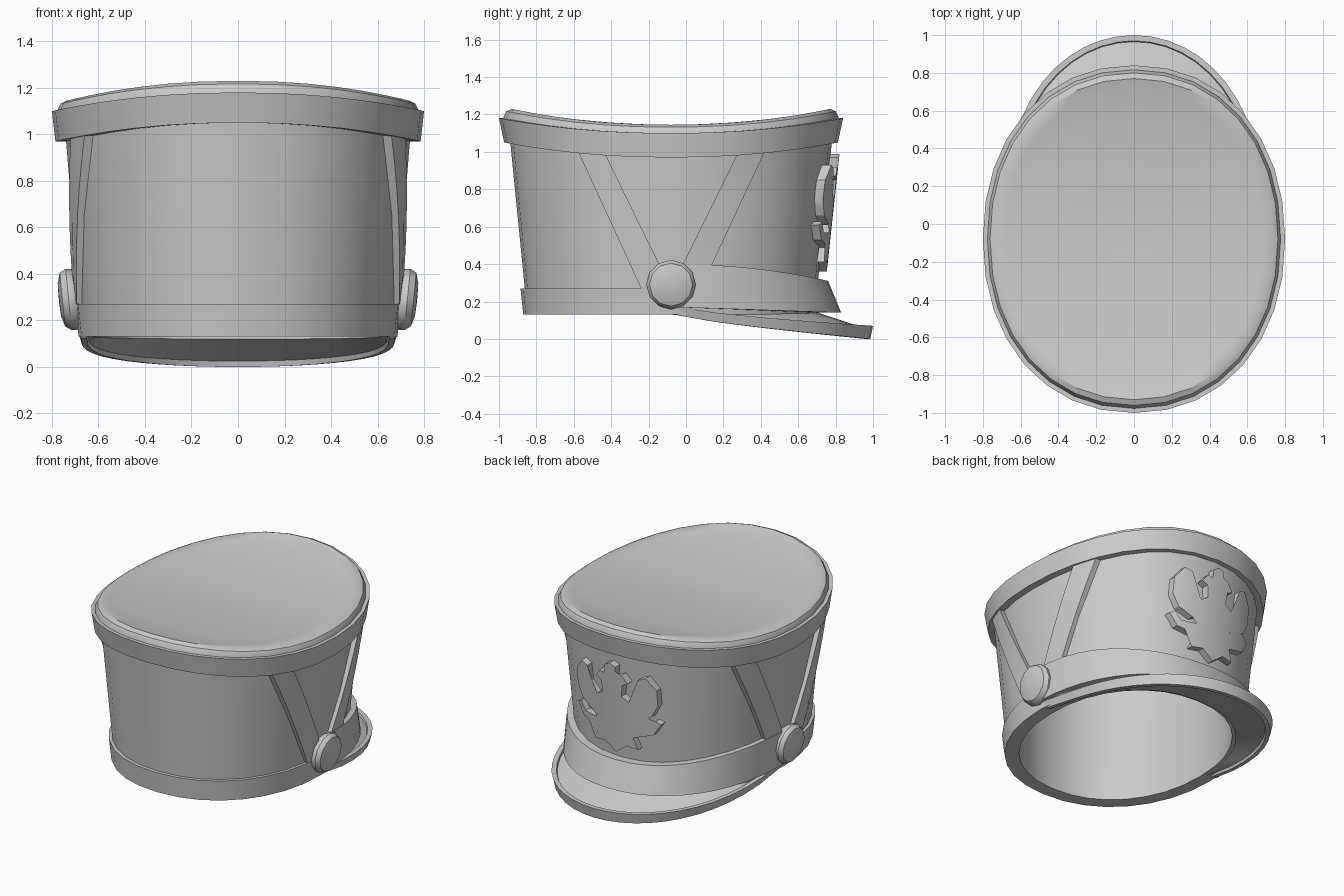
import bpy, bmesh
from math import sin, cos, pi

if "Cube" in bpy.data.objects:
    bpy.data.objects.remove(bpy.data.objects["Cube"])

N = 32      # segments around the hat
CY = -0.08  # centre of the hat body along y
P = 2.14    # slightly fuller than a true ellipse


def finish(name, bm, angle=0.6):
    bmesh.ops.recalc_face_normals(bm, faces=bm.faces)
    me = bpy.data.meshes.new(name)
    bm.to_mesh(me)
    bm.free()
    ob = bpy.data.objects.new(name, me)
    bpy.context.collection.objects.link(ob)
    bpy.context.view_layer.objects.active = ob
    ob.select_set(True)
    bpy.ops.object.shade_smooth_by_angle(angle=angle)
    ob.select_set(False)
    return ob


def loft(name, rings, around=True, loop=True, cap=False):
    """Skin a list of point rings; loop joins last ring to first."""
    bm = bmesh.new()
    vs = [[bm.verts.new(p) for p in r] for r in rings]
    m, n = len(vs), len(vs[0])
    for i in range(m if loop else m - 1):
        a, b = vs[i], vs[(i + 1) % m]
        for j in range(n if around else n - 1):
            k = (j + 1) % n
            bm.faces.new((a[j], a[k], b[k], b[j]))
    if cap:
        bm.faces.new(vs[0])
        bm.faces.new(vs[-1])
    if not around:
        bm.faces.new([r[0] for r in vs])
        bm.faces.new([r[-1] for r in vs])
    return finish(name, bm)


def spow(v):
    return (1 if v > 0 else -1) * abs(v) ** (2 / P)


def other(u):
    """Second oval coordinate for a given first one (unit oval)."""
    return (1 - abs(u) ** P) ** (1 / P)


def oval(rx, ry, z, saddle=0.0):
    """Oval ring that rises by 'saddle' at front and back."""
    return [(rx * spow(cos(t)), CY + ry * spow(sin(t)), z + saddle * sin(t) ** 2)
            for t in (2 * pi * i / N for i in range(N))]


def radii(z, off=0.0):
    """Tapered body oval at height z."""
    return 0.67 + 0.082 * (z - 0.13) + off, 0.768 + 0.108 * (z - 0.13) + off


# Body shell, open underneath with a closed ceiling
loft("body", [
    oval(0.60, 0.70, 1.03, 0.08), oval(0.60, 0.70, 0.13),
    oval(*radii(0.13), 0.13), oval(*radii(1.05), 1.05, 0.08)], loop=False, cap=True)

# Bands at bottom and top
loft("bottom_band", [
    oval(0.65, 0.75, 0.13), oval(0.685, 0.79, 0.13),
    oval(0.70, 0.805, 0.27), oval(0.66, 0.76, 0.27)])
loft("top_band", [
    oval(0.72, 0.84, 0.97, 0.08), oval(0.785, 0.892, 0.97, 0.08),
    oval(0.80, 0.92, 1.10, 0.08), oval(0.775, 0.895, 1.10, 0.08),
    oval(0.72, 0.84, 1.05, 0.08)])

# Saddle-shaped crown with a rounded edge
crown = [oval(0.778, 0.898, 1.07, 0.08), oval(0.776, 0.896, 1.105, 0.082),
         oval(0.762, 0.88, 1.132, 0.085), oval(0.735, 0.85, 1.145, 0.085)]
for f in (0.93, 0.8, 0.6, 0.4, 0.2, 0.03):
    crown.append(oval(0.735 * f, 0.85 * f, 1.145, 0.08 * f * f))
loft("crown", crown, loop=False, cap=True)


# Slanted strips forming a V on each side
def side_point(side, y, z, off):
    rx, ry = radii(z, off)
    return side * rx * other((y - CY) / ry), y, z


STRIPS = {  # (top outer, top inner, bottom outer, bottom inner) as y, z
    "back": ((-0.59, 1.03), (-0.43, 0.985), (-0.24, 0.27), (-0.08, 0.27)),
    "front": ((0.43, 1.02), (0.27, 0.98), (0.08, 0.27), (-0.08, 0.27))}
for side, label in ((1, "right"), (-1, "left")):
    for end, (to, ti, bo, bi) in STRIPS.items():
        rings = []
        for i in range(7):
            f = i / 6
            row = [tuple(a[k] + (b[k] - a[k]) * f for k in (0, 1))
                   for a, b in ((to, bo), (ti, bi))]
            mid = tuple((row[0][k] + row[1][k]) / 2 for k in (0, 1))
            pts = [row[0], mid, row[1]]
            off = 0.03 - 0.008 * f
            rings.append([side_point(side, *p, off) for p in pts] +
                         [side_point(side, *p, -0.02) for p in reversed(pts)])
        loft(f"{end}_strip_{label}", rings, loop=False, cap=True)

# Strap above the visor, flaring outward at its lower edge
ARC = [pi * (i / 24) for i in range(25)]


def arc(rx, ry, zfun):
    return [(rx * spow(cos(t)), CY + ry * spow(max(sin(t), 0)), zfun(sin(t))) for t in ARC]


loft("strap", [
    arc(0.66, 0.77, lambda s: 0.40 - 0.09 * s * s),
    arc(0.722, 0.84, lambda s: 0.40 - 0.09 * s * s),
    arc(0.715, 0.91, lambda s: 0.17 - 0.03 * s),
    arc(0.66, 0.77, lambda s: 0.17 - 0.03 * s)], around=False)


# Visor with a raised rim
def visor(inset, lift):
    out = []
    for t in ARC:
        s = max(sin(t), 0.0)
        y = s ** 0.8
        thick = lift * (0.65 + 0.35 * s)
        z = 0.125 * (1 - y ** 0.8) + thick
        out.append(((0.69 - inset) * cos(t), y * (1 - inset) + CY * 0.5 * (1 - y), z))
    return out


loft("visor", [
    arc(0.63, 0.74, lambda s: 0.165 - 0.01 * s),
    visor(0.035, 0.055), visor(0.03, 0.07), visor(0.0, 0.07),
    visor(0.015, 0.0), visor(0.04, 0.0), visor(0.045, 0.025),
    arc(0.62, 0.72, lambda s: 0.13 - 0.01 * s)], around=False)

# Domed side buttons
for side, label in ((1, "right"), (-1, "left")):
    rings = []
    for r, h in ((0.10, -0.03), (0.115, 0.0), (0.130, 0.02), (0.132, 0.045),
                 (0.115, 0.072), (0.07, 0.085), (0.02, 0.087)):
        rings.append([(side * (0.683 + h + 0.1 * r * sin(t)), CY + r * cos(t), 0.29 + r * sin(t))
                      for t in (2 * pi * i / 12 for i in range(12))])
    loft(f"button_{label}", rings, loop=False, cap=True)

# Plain winged badge: mirrored outline wrapped on the body above the visor
HALF = [(0, 0.99), (0.04, 0.97), (0.03, 0.90), (0.08, 0.92), (0.12, 0.87), (0.08, 0.85),
        (0.07, 0.77), (0.12, 0.74), (0.18, 0.80), (0.19, 0.91), (0.24, 0.93), (0.30, 0.85),
        (0.30, 0.74), (0.26, 0.66), (0.17, 0.61), (0.12, 0.63), (0.13, 0.57), (0.24, 0.57),
        (0.28, 0.63), (0.31, 0.61), (0.26, 0.53), (0.13, 0.49), (0.16, 0.41), (0.08, 0.42),
        (0, 0.36)]
outline = HALF + [(-x, z) for x, z in reversed(HALF[1:-1])]
bm = bmesh.new()
bm.faces.new([bm.verts.new((x, 0, z)) for x, z in outline])
bmesh.ops.triangulate(bm, faces=bm.faces[:])
for i in range(-5, 6):
    geom = bm.verts[:] + bm.edges[:] + bm.faces[:]
    bmesh.ops.bisect_plane(bm, geom=geom, plane_co=(i * 0.055 + 0.003, 0, 0), plane_no=(1, 0, 0))
bmesh.ops.remove_doubles(bm, verts=bm.verts[:], dist=0.004)
ext = bmesh.ops.extrude_face_region(bm, geom=bm.faces[:], use_keep_orig=True)
front = {g for g in ext["geom"] if isinstance(g, bmesh.types.BMVert)}
for v in bm.verts:
    rx, ry = radii(v.co.z)
    v.co.y = CY + ry * other(v.co.x / rx) + (0.04 if v in front else -0.015)
finish("badge", bm)
